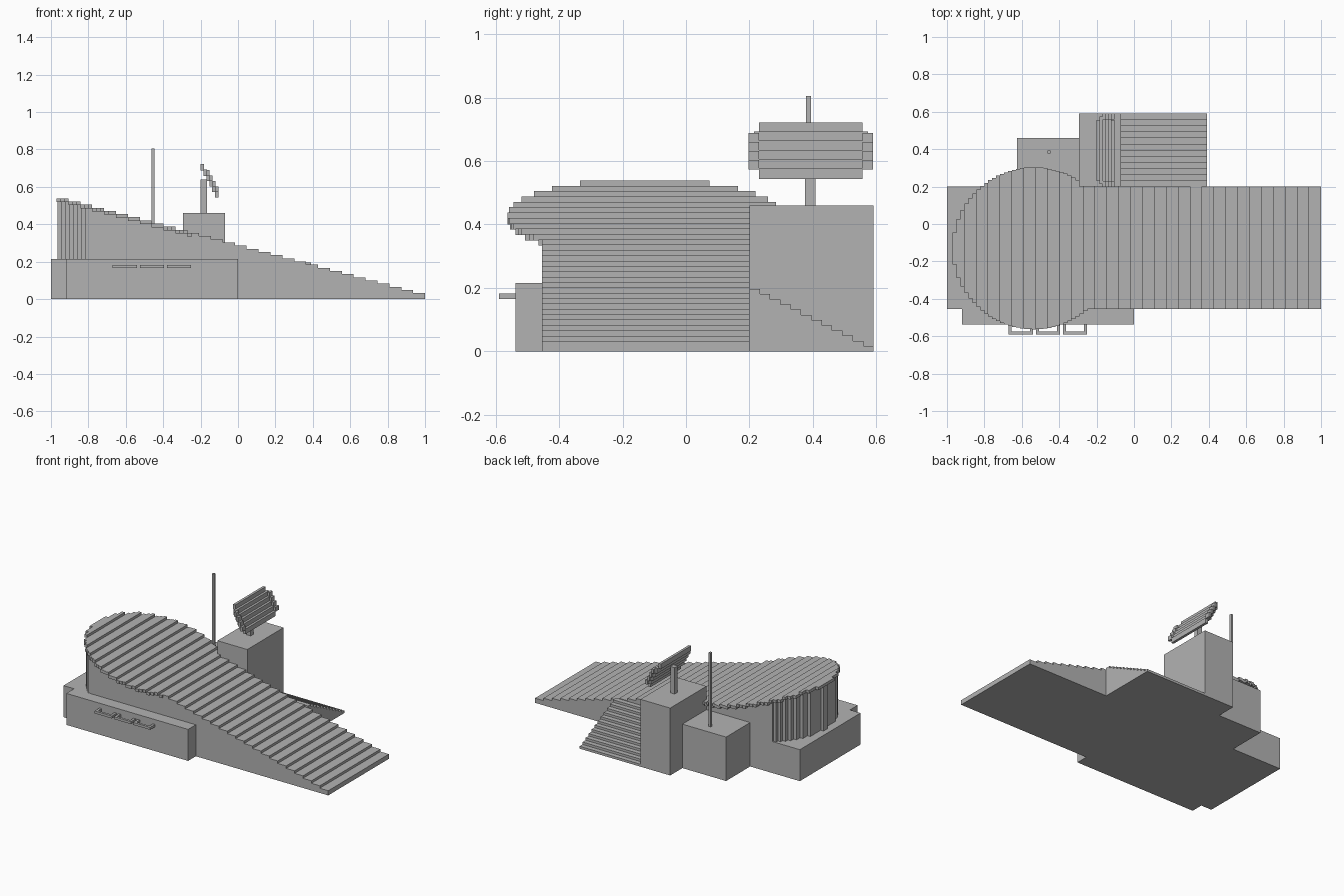
import bpy
from math import sqrt

if "Cube" in bpy.data.objects:
    bpy.data.objects.remove(bpy.data.objects["Cube"])

grey = bpy.data.materials.new("plain_grey")
grey.use_nodes = True
COLOUR = (0.45, 0.45, 0.45, 1)
grey.diffuse_color = COLOUR
grey.node_tree.nodes["Principled BSDF"].inputs["Base Color"].default_value = COLOUR


def prism(name, outline, low, high, place):
    """Extrude a 2D outline from low to high; place maps (a, b, depth) to xyz."""
    n = len(outline)
    verts = [place(a, b, d) for d in (low, high) for a, b in outline]
    faces = [tuple(range(n))[::-1], tuple(range(n, 2 * n))]
    faces += [(i, (i + 1) % n, n + (i + 1) % n, n + i) for i in range(n)]
    mesh = bpy.data.meshes.new(name)
    mesh.from_pydata(verts, [], faces)
    mesh.materials.append(grey)
    obj = bpy.data.objects.new(name, mesh)
    bpy.context.collection.objects.link(obj)
    # Consistent outward normals
    import bmesh
    bm = bmesh.new()
    bm.from_mesh(mesh)
    bmesh.ops.recalc_face_normals(bm, faces=bm.faces)
    bm.to_mesh(mesh)
    bm.free()
    return obj


def plan(x, y, z):
    return (x, y, z)


def front_profile(x, z, y):
    return (x, y, z)


def side_profile(y, z, x):
    return (x, y, z)


def box(name, x0, x1, y0, y1, z0, z1):
    return prism(name, [(x0, y0), (x1, y0), (x1, y1), (x0, y1)], z0, z1, plan)


# Shared layout of the sloping deck
LEFT, TREADS, SUBS = -0.97, 31, 3
WIDTH = (1 - LEFT) / TREADS
RISE, LOWEST, THICK = 0.0169, 0.032, 0.02
CX, CY, RADIUS = -0.535, -0.13, 0.433
FRONT, BACK = -0.455, 0.2
BASE_TOP = 0.215
CURVED = 3  # treads standing on the curved end wall


def tread_x(i):
    return LEFT + i * WIDTH


def tread_top(i):
    return LOWEST + (TREADS - 1 - i) * RISE


def half_chord(x, r):
    return sqrt(max(0, r * r - (x - CX) ** 2))


# Deck treads: planks with stepped ends that follow the round platform
for i in range(TREADS):
    near, far = [], []
    for s in range(SUBS):
        x0 = tread_x(i) + s * WIDTH / SUBS
        x1 = x0 + WIDTH / SUBS
        h = half_chord((x0 + x1) / 2, RADIUS)
        y0, y1 = CY - h, CY + h
        if x0 > CX:
            y0, y1 = min(y0, FRONT), max(y1, BACK)
        near += [(x0, y0), (x1, y0)]
        far += [(x0, y1), (x1, y1)]
    prism("deck_tread", near + far[::-1], tread_top(i) - THICK, tread_top(i), plan)

# Curved end wall under the platform, made of narrow columns
for i in range(CURVED):
    for s in range(SUBS):
        x0 = tread_x(i) + s * WIDTH / SUBS
        x1 = x0 + WIDTH / SUBS
        h = half_chord((x0 + x1) / 2, RADIUS - 0.008)
        box("end_wall_column", x0 + 0.006, x1 + 0.006, max(CY - h, FRONT),
            min(CY + h, BACK), BASE_TOP, tread_top(i) - THICK)

# Solid ramp body with a stepped top
steps = [(tread_x(CURVED), 0), (1, 0)]
for i in reversed(range(CURVED, TREADS)):
    top = tread_top(i) - THICK
    steps += [(tread_x(i + 1), top), (tread_x(i), top)]
prism("ramp_body", steps, FRONT, BACK, front_profile)

# Plinths
box("end_plinth", -1, tread_x(CURVED), FRONT, BACK, 0, BASE_TOP)
box("front_plinth", -0.92, 0, -0.538, FRONT, 0, BASE_TOP)

# Three handrails on the front plinth
for x in (-0.67, -0.525, -0.38):
    u, d, bar = x + 0.13, -0.538, 0.016
    rail = [(x, d), (x, -0.59), (u, -0.59), (u, d), (u - bar, d),
            (u - bar, -0.59 + bar), (x + bar, -0.59 + bar), (x + bar, d)]
    prism("front_handrail", rail, 0.165, 0.182, plan)

# Rear tower, annex and mast
box("rear_tower", -0.295, -0.07, BACK, 0.592, 0, 0.46)
box("rear_annex", -0.625, -0.295, BACK, 0.46, 0, 0.3)
box("mast", -0.462, -0.447, 0.378, 0.394, 0.3, 0.805)

# Rear staircase descending to the back
COUNT = 12
run, rise = (0.592 - BACK) / COUNT, 0.0164
stair = [(0.592, 0), (BACK, 0)]
for k in range(COUNT):
    z = (COUNT - k) * rise
    stair += [(BACK + k * run, z), (BACK + (k + 1) * run, z)]
prism("rear_staircase", stair, -0.07, 0.39, side_profile)

# Dish: slanted stack of overlapping slats on a post
box("dish_post", -0.2, -0.167, 0.375, 0.408, 0.46, 0.64)
SLATS = 6
for k in range(SLATS):
    x = -0.2 + k * 0.0155
    z = 0.722 - k * 0.0288
    half = 0.163 if k in (0, SLATS - 1) else 0.18
    box("dish_slat", x, x + 0.0175, 0.394 - half, 0.394 + half, z - 0.034, z)
# Raised side rims of the dish
for side in (-1, 1):
    for k in range(1, SLATS - 1):
        x, z, y = -0.184 + k * 0.0155, 0.718 - k * 0.0288, 0.394 + side * 0.18
        box("dish_rim", x, x + 0.0165, y - 0.0165, y + 0.0165, z - 0.03, z)
